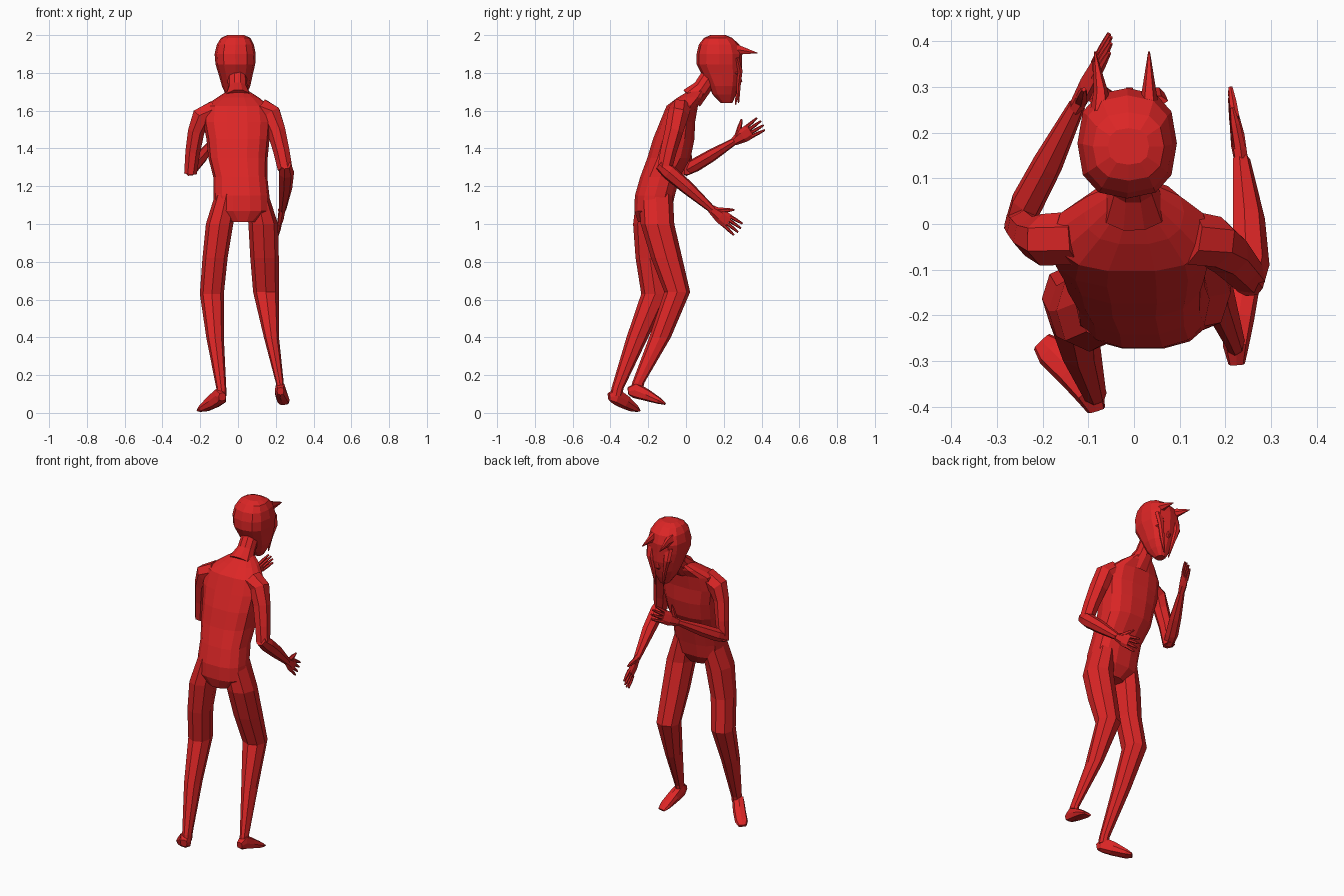
import bpy, bmesh, math
from mathutils import Vector

red = bpy.data.materials.new("red")
red.diffuse_color = (0.716, 0.019, 0.019, 1)


def finish(name, bm):
    bmesh.ops.recalc_face_normals(bm, faces=bm.faces)
    me = bpy.data.meshes.new(name)
    bm.to_mesh(me)
    bm.free()
    me.materials.append(red)
    ob = bpy.data.objects.new(name, me)
    bpy.context.collection.objects.link(ob)
    return ob


def loft(name, rings, n=8, axis=None, power=1.0):
    """Skin rings (x, y, z, a, b). Without axis the rings lie flat;
    with axis they stand square to the path, a measured along axis."""
    bm = bmesh.new()
    pts = [Vector(r[:3]) for r in rings]
    loops = []
    for i, r in enumerate(rings):
        u, v = Vector((1, 0, 0)), Vector((0, 1, 0))
        if axis is not None:
            t = (pts[min(i + 1, len(pts) - 1)] - pts[max(i - 1, 0)]).normalized()
            v = t.cross(Vector(axis)).normalized()
            u = v.cross(t)
        loop = []
        for k in range(n):
            c, s = math.cos(2 * math.pi * k / n), math.sin(2 * math.pi * k / n)
            c = math.copysign(abs(c) ** power, c)
            s = math.copysign(abs(s) ** power, s)
            loop.append(bm.verts.new(pts[i] + u * c * r[3] + v * s * r[4]))
        loops.append(loop)
    for p, q in zip(loops, loops[1:]):
        for k in range(n):
            bm.faces.new((p[k], p[(k + 1) % n], q[(k + 1) % n], q[k]))
    bm.faces.new(loops[0])
    bm.faces.new(loops[-1])
    return finish(name, bm)


def box_rings(z, x0, x1, y0, y1):
    return ((x0 + x1) / 2, (y0 + y1) / 2, z, (x1 - x0) / 2, (y1 - y0) / 2)


# torso, bent forward towards +y
loft("torso", [
    (0, .06, 1.705, .055, .045), (0, .025, 1.67, .11, .07),
    (-.005, -.02, 1.625, .17, .085), (-.005, -.045, 1.54, .18, .095),
    (0, -.065, 1.45, .167, .112), (0, -.09, 1.35, .157, .117),
    (.012, -.137, 1.25, .143, .107), (.018, -.165, 1.15, .148, .108),
    (.02, -.175, 1.07, .15, .10), (.025, -.185, 1.01, .07, .07)],
    14, power=.8)

# legs
loft("left_leg", [
    (-.06, -.17, 1.16, .06, .09),
    box_rings(1.0, -.17, -.025, -.28, -.10),
    box_rings(.82, -.188, -.055, -.267, -.115),
    box_rings(.63, -.202, -.075, -.237, -.09),
    box_rings(.4, -.168, -.075, -.315, -.20),
    box_rings(.13, -.115, -.062, -.395, -.33),
    box_rings(.09, -.115, -.06, -.40, -.34)], 8, power=.9)
loft("right_leg", [
    (.10, -.16, 1.16, .06, .09),
    box_rings(1.0, .055, .212, -.24, -.062),
    box_rings(.82, .065, .216, -.185, -.02),
    box_rings(.64, .08, .216, -.115, .022),
    box_rings(.4, .137, .217, -.195, -.08),
    box_rings(.16, .20, .242, -.285, -.22),
    box_rings(.12, .20, .244, -.295, -.23)], 8, power=.9)

# feet: heel to toe, a = half width, b = half height
loft("left_foot", [
    (-.083, -.408, .085, .02, .022), (-.093, -.375, .09, .033, .045),
    (-.13, -.33, .06, .036, .038), (-.18, -.28, .025, .036, .02),
    (-.202, -.258, .013, .024, .008)], 8, (.76, .65, 0), .7)
loft("right_foot", [
    (.225, -.307, .115, .018, .02), (.223, -.27, .12, .028, .042),
    (.23, -.21, .095, .033, .032), (.24, -.145, .065, .034, .018),
    (.243, -.11, .048, .024, .006)], 8, (1, 0, 0), .7)


# arms
def arm(side, upper, fore):
    loft(side + "_upper_arm", [p + (r, r) for p, r in upper], 7, (0, 1, .3))
    loft(side + "_forearm", [p + (r, r) for p, r in fore], 7, (1, 0, 0))


arm("left",
    [((-.12, -.03, 1.60), .06), ((-.195, -.035, 1.565), .058),
     ((-.222, -.028, 1.49), .045), ((-.24, -.01, 1.38), .04),
     ((-.252, .0, 1.265), .034)],
    [((-.258, -.012, 1.28), .03), ((-.235, .045, 1.31), .037),
     ((-.19, .13, 1.36), .034), ((-.125, .26, 1.44), .019)])
arm("right",
    [((.12, -.03, 1.61), .06), ((.175, -.04, 1.58), .058),
     ((.205, -.065, 1.49), .05), ((.232, -.095, 1.38), .044),
     ((.25, -.115, 1.29), .04)],
    [((.252, -.14, 1.315), .03), ((.255, -.09, 1.275), .042),
     ((.25, .01, 1.19), .037), ((.235, .14, 1.075), .02)])


# hands: palm, four fanned fingers and a thumb
def hand(side, wrist, tip, thumb_tip):
    w, t = Vector(wrist), Vector(tip)
    d = (t - w).normalized()
    wide = Vector((1, 0, 0)).cross(d).normalized()
    length = (t - w).length

    def tube(name, steps, ax):
        loft(side + name, [tuple(p) + (a, b) for p, a, b in steps], 6, ax)

    tube("_palm", [(w - d * .01, .022, .016), (w + d * length * .3, .038, .017),
                   (w + d * length * .58, .04, .012)], wide)
    for i in range(4):
        k = i - 1.5
        start = w + d * length * .52 + wide * k * .019
        reach = length * (.49 - .045 * abs(k))
        end = start + (d + wide * k * .08).normalized() * reach
        tube("_finger_%d" % (i + 1), [(start, .010, .010), ((start + end) / 2, .009, .009),
                                      (end, .005, .005)], wide)
    tt = Vector(thumb_tip)
    root = w + d * length * .12 + wide * .012
    tube("_thumb", [(root, .016, .014), (root.lerp(tt, .6), .012, .011),
                    (tt, .005, .005)], wide)


hand("left", (-.125, .26, 1.44), (-.05, .405, 1.535), (-.11, .295, 1.555))
hand("right", (.235, .14, 1.075), (.21, .285, .965), (.215, .255, 1.075))

# neck
loft("neck", [(0, .03, 1.665, .075, .065), (-.002, .085, 1.72, .052, .05),
              (-.005, .15, 1.82, .05, .05)], 10, (1, 0, 0))

# head
loft("head", [
    (-.012, .17, 2.0, .045, .04), (-.012, .17, 1.985, .078, .075),
    (-.014, .175, 1.95, .098, .107), (-.015, .177, 1.9, .109, .121),
    (-.014, .176, 1.845, .105, .12), (-.012, .19, 1.79, .09, .105),
    (-.01, .20, 1.73, .075, .08), (-.01, .203, 1.685, .055, .062),
    (-.01, .215, 1.64, .026, .03)], 12, power=.8)

# horns at the forehead
for side, bx, tx in (("left", -.073, -.086), ("right", .033, .033)):
    loft(side + "_horn", [(bx, .245, 1.925, .024, .038), (bx, .29, 1.92, .016, .025),
                          (tx, .378, 1.905, .002, .002)], 6, (1, 0, 0))

# hair strands hanging in front of the face
for side, bx, tx, ty, tz in (("left", -.07, -.03, .262, 1.632),
                             ("right", .045, .012, .278, 1.64)):
    loft(side + "_strand", [(bx, .27, 1.88, .03, .012), (bx, .287, 1.81, .022, .014),
                            ((bx + tx) / 2, .277, 1.73, .012, .014),
                            (tx, ty, tz, .003, .004)], 6, (1, 0, 0))

# nose and eyes
loft("nose", [(-.01, .275, 1.80, .008, .01), (-.01, .285, 1.755, .014, .016),
              (-.01, .27, 1.735, .01, .008)], 6)
for side, s in (("left", -1), ("right", 1)):
    x = -.012 + s * .05
    loft(side + "_eye", [(x, .25, 1.80, .026, .013), (x, .272, 1.80, .022, .011),
                         (x, .279, 1.80, .012, .006)], 8, (1, 0, 0))
